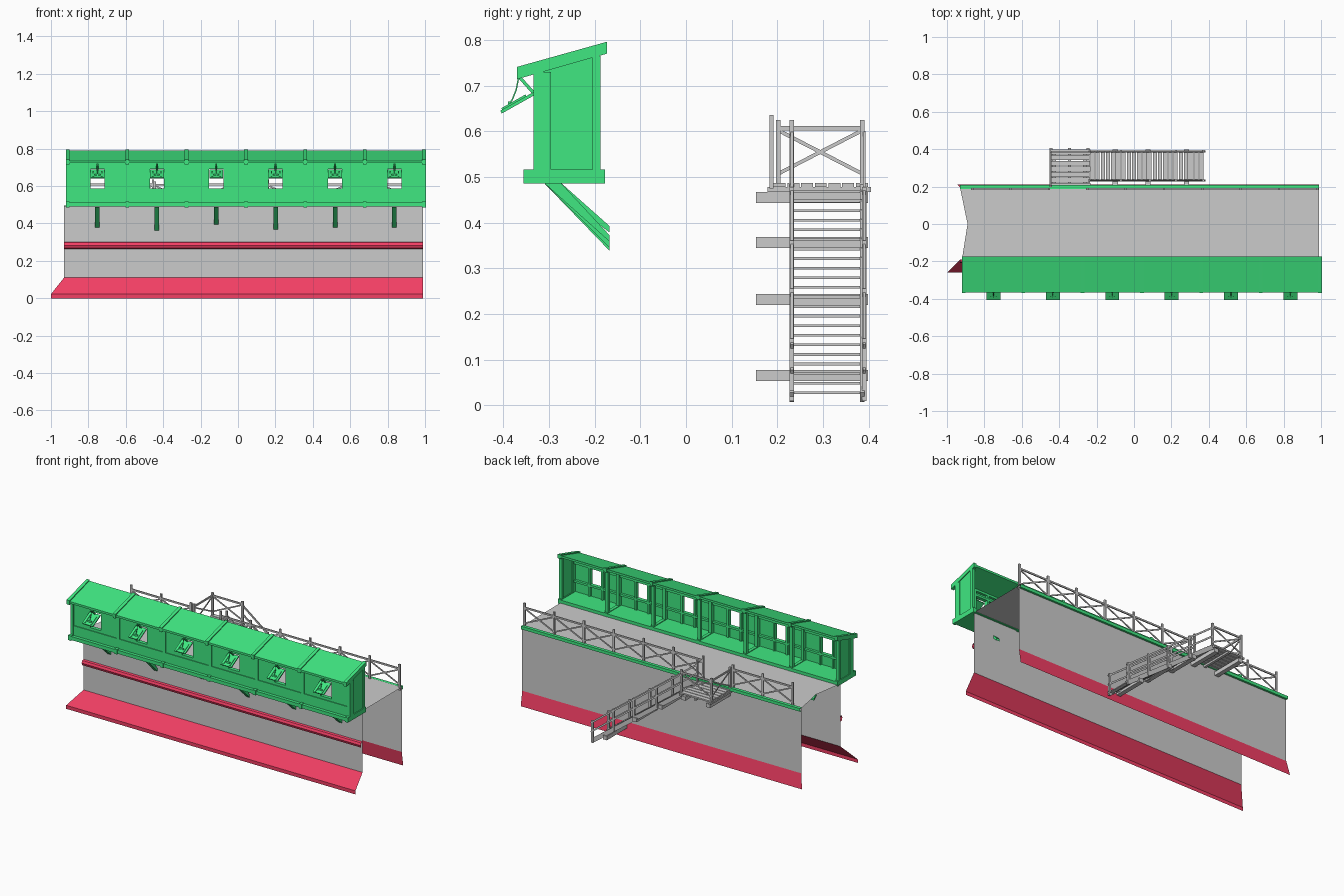
import bpy, bmesh
from mathutils import Vector as V

if "Cube" in bpy.data.objects:
    bpy.data.objects.remove(bpy.data.objects["Cube"])

def material(name, col):
    m = bpy.data.materials.new(name)
    m.diffuse_color = (*col, 1)
    m.use_nodes = True
    m.node_tree.nodes["Principled BSDF"].inputs["Base Color"].default_value = m.diffuse_color
    return m

GREEN = material("green_paint", (0.05, 0.8, 0.22))
RED = material("red_paint", (0.9, 0.05, 0.13))

class Part:
    """Collects simple solids and sheets into one named object."""
    def __init__(self, name, mat=None):
        self.name, self.mat, self.bm = name, mat, bmesh.new()

    def face(self, pts):
        return self.bm.faces.new([self.bm.verts.new(p) for p in pts])

    def solid(self, pts, offset):
        n = len(pts)
        a = [self.bm.verts.new(p) for p in pts]
        b = [self.bm.verts.new(V(p) + V(offset)) for p in pts]
        fs = [self.bm.faces.new(a), self.bm.faces.new(b[::-1])]
        fs += [self.bm.faces.new((a[i], b[i], b[(i + 1) % n], a[(i + 1) % n])) for i in range(n)]
        bmesh.ops.recalc_face_normals(self.bm, faces=fs)

    def box(self, x0, x1, y0, y1, z0, z1):
        self.solid([(x0, y0, z0), (x1, y0, z0), (x1, y1, z0), (x0, y1, z0)], (0, 0, z1 - z0))

    def bar(self, p, q, w, h):
        p, q = V(p), V(q)
        d = (q - p).normalized()
        s = d.cross(V((0, 0, 1)))
        s = s.normalized() if s.length > 1e-3 else V((1, 0, 0))
        u = s.cross(d)
        s, u = s * w / 2, u * h / 2
        self.solid([p - s - u, p + s - u, p + s + u, p - s + u], q - p)

    def sheet(self, profile, x1=0.99):
        # profile rows are (left x, y, z); each strip runs to x1
        for a, b in zip(profile, profile[1:]):
            self.face([a, (x1, a[1], a[2]), (x1, b[1], b[2]), b])

    def done(self):
        me = bpy.data.meshes.new(self.name)
        self.bm.to_mesh(me)
        self.bm.free()
        ob = bpy.data.objects.new(self.name, me)
        bpy.context.collection.objects.link(ob)
        if self.mat:
            me.materials.append(self.mat)

FY, BY, TOP = -0.19, 0.195, 0.493

# Open masonry shell: two wall faces and walkway
p = Part("stone_walls")
p.sheet([(-0.93, FY, 0.11), (-0.93, FY, TOP)])
p.sheet([(-0.93, BY, TOP), (-0.93, BY, 0.09)])
p.done()
p = Part("walkway")
p.face([(-0.92, FY, TOP), (0.99, FY, TOP), (0.99, BY, TOP), (-0.93, BY, TOP), (-0.89, 0, TOP)])
p.done()

# Red flared footings and string course
p = Part("wall_footing", RED)
p.sheet([(-1, -0.26, 0), (-1, -0.26, 0.022), (-0.93, FY, 0.11)])
p.sheet([(-0.93, BY, 0.09), (-0.945, BY + 0.015, 0)])
p.done()
p = Part("string_course", RED)
p.sheet([(-0.93, FY, 0.264), (-0.93, FY - 0.012, 0.268), (-0.93, FY - 0.018, 0.283),
         (-0.93, FY - 0.012, 0.297), (-0.93, FY, 0.301)])
p.done()

# Green edge strip along the back of the walkway
p = Part("back_edge_beam", GREEN)
p.sheet([(-0.93, BY, 0.478), (-0.93, 0.208, 0.478), (-0.93, 0.208, 0.497), (-0.93, 0.187, 0.497)])
p.done()

# Covered gallery: frames at every bay edge
STEP = 0.3175
frames = [-0.91 + STEP * i for i in range(7)]
bays = [x + STEP / 2 for x in frames[:6]]
p = Part("gallery_frames", GREEN)
for x in frames:
    a, b = x - 0.01, x + 0.01
    p.box(a, b, -0.334, -0.296, 0.51, 0.73)
    p.box(a, b, -0.205, -0.187, 0.51, 0.765)
    p.box(a, b, -0.356, -0.177, 0.486, 0.516)
    p.solid([(a, -0.37, 0.714), (a, -0.173, 0.77), (a, -0.173, 0.796), (a, -0.37, 0.741)], (0.02, 0, 0))
p.done()
p = Part("gallery_floor", GREEN)
p.box(-0.91, 0.995, -0.353, -0.178, 0.49, 0.512)
p.done()
p = Part("gallery_roof", GREEN)
p.solid([(-0.91, -0.367, 0.722), (-0.91, -0.175, 0.777), (-0.91, -0.175, 0.79), (-0.91, -0.367, 0.735)],
        (1.905, 0, 0))
p.done()
p = Part("gallery_end_walls", GREEN)
for x in (frames[0] - 0.005, frames[-1] - 0.005):
    p.solid([(x, -0.33, 0.51), (x, -0.19, 0.51), (x, -0.19, 0.766), (x, -0.33, 0.728)], (0.01, 0, 0))
p.done()

# Front wall panels around each window, with inner rails and studs
p = Part("gallery_front_wall", GREEN)
r = Part("gallery_wall_rails", GREEN)
for c in bays:
    l, e = c - STEP / 2, c + STEP / 2
    p.box(l, e, -0.328, -0.32, 0.51, 0.588)
    p.box(l, e, -0.328, -0.32, 0.69, 0.733)
    p.box(l, c - 0.038, -0.328, -0.32, 0.588, 0.69)
    p.box(c + 0.038, e, -0.328, -0.32, 0.588, 0.69)
    for z in (0.575, 0.69, 0.722):
        r.box(l, e, -0.32, -0.305, z, z + 0.013)
    r.box(l, e, -0.333, -0.328, 0.512, 0.572)
    for s in (-1, 1):
        r.box(c + s * 0.044 - 0.006, c + s * 0.044 + 0.006, -0.32, -0.305, 0.515, 0.73)
p.done()
r.done()

# Propped window shutters with hanging ropes
p = Part("window_shutters", GREEN)
for c in bays:
    p.bar((c, -0.33, 0.684), (c, -0.405, 0.642), 0.074, 0.007)
    for s in (-0.022, 0.022):
        p.bar((c + s, -0.35, 0.678), (c + s, -0.403, 0.648), 0.007, 0.006)
    p.bar((c, -0.333, 0.683), (c, -0.365, 0.719), 0.01, 0.007)
    rope = [(-0.366, 0.72), (-0.372, 0.69), (-0.38, 0.67), (-0.392, 0.652)]
    for a, b in zip(rope, rope[1:]):
        p.bar((c, *a), (c, *b), 0.003, 0.003)
    p.bar((c - 0.015, -0.387, 0.66), (c + 0.015, -0.387, 0.66), 0.006, 0.01)
p.done()

# Diagonal brackets under the gallery
p = Part("gallery_brackets", GREEN)
for c, z in zip(bays, (0.365, 0.345, 0.385, 0.352, 0.365, 0.365)):
    a = c - 0.012
    p.solid([(a, -0.312, 0.488), (a, -0.168, z - 0.006), (a, -0.168, z + 0.008), (a, -0.275, 0.488)],
            (0.024, 0, 0))
p.done()

def braced_bay(part, a, b, z0, h):
    """Top rail and crossed braces between two post positions."""
    (ax, ay), (bx, by) = a, b
    part.bar((ax, ay, z0 + h), (bx, by, z0 + h), 0.007, 0.01)
    part.bar((ax, ay, z0 + 0.02), (bx, by, z0 + h - 0.005), 0.004, 0.008)
    part.bar((ax, ay, z0 + h - 0.005), (bx, by, z0 + 0.02), 0.004, 0.008)

# Walkway railing, open where the stair landing joins
p = Part("walkway_railing")
posts = [0.98 - 0.205 * i for i in range(10)]
for x in posts:
    p.box(x - 0.006, x + 0.006, 0.183, 0.192, 0.475, 0.636)
for i in range(9):
    if i != 6:
        braced_bay(p, (posts[i], 0.188), (posts[i + 1], 0.188), 0.49, 0.118)
p.done()

# Stair landing
YI, YO = 0.232, 0.386
p = Part("landing_planks")
for i in range(7):
    y = 0.192 + 0.03 * i
    p.box(-0.45 + 0.004 * (i % 2), -0.232 - 0.003 * (i % 3), y, y + 0.026, 0.478, 0.487)
for x in (-0.445, -0.345, -0.245):
    p.box(x - 0.008, x + 0.008, 0.178, 0.405, 0.467, 0.478)
p.done()
p = Part("landing_railing")
for x, y in ((-0.445, YI - 0.03), (-0.445, YO), (-0.24, YO), (-0.24, YI)):
    p.box(x - 0.006, x + 0.006, y - 0.005, y + 0.005, 0.475, 0.625)
braced_bay(p, (-0.445, YI - 0.03), (-0.445, YO), 0.487, 0.12)
braced_bay(p, (-0.445, YO), (-0.24, YO), 0.487, 0.12)
p.done()

# Stair flight: stringers and treads
def zs(x):
    return 0.478 - (x + 0.235) * 0.755

p = Part("stair_stringers")
for y in (YI, YO):
    p.bar((-0.24, y, zs(-0.24) - 0.008), (0.375, y, zs(0.375) + 0.0), 0.01, 0.026)
p.done()
p = Part("stair_treads")
for i in range(22):
    x = -0.222 + 0.0278 * i
    p.box(x - 0.011, x + 0.011, YI, YO, zs(x) - 0.003, zs(x) + 0.003)
p.done()

# Stair handrails on both sides
p = Part("stair_handrails")
for y in (YI, YO + 0.004):
    for x in (-0.07, 0.085, 0.225, 0.37):
        p.box(x - 0.006, x + 0.006, y - 0.005, y + 0.005, zs(x) - 0.012, zs(x) + 0.125)
    for h in (0.06, 0.115):
        p.bar((-0.24, y, zs(-0.24) + h), (0.38, y, zs(0.38) + h), 0.006, 0.01)
p.done()

# Support beams projecting from the wall
p = Part("stair_support_beams")
for x, z in ((-0.43, 0.455), (-0.26, 0.455), (-0.1, 0.357), (0.075, 0.232), (0.28, 0.065)):
    p.box(x - 0.014, x + 0.014, 0.153, 0.398, z - 0.012, z + 0.012)
p.done()
